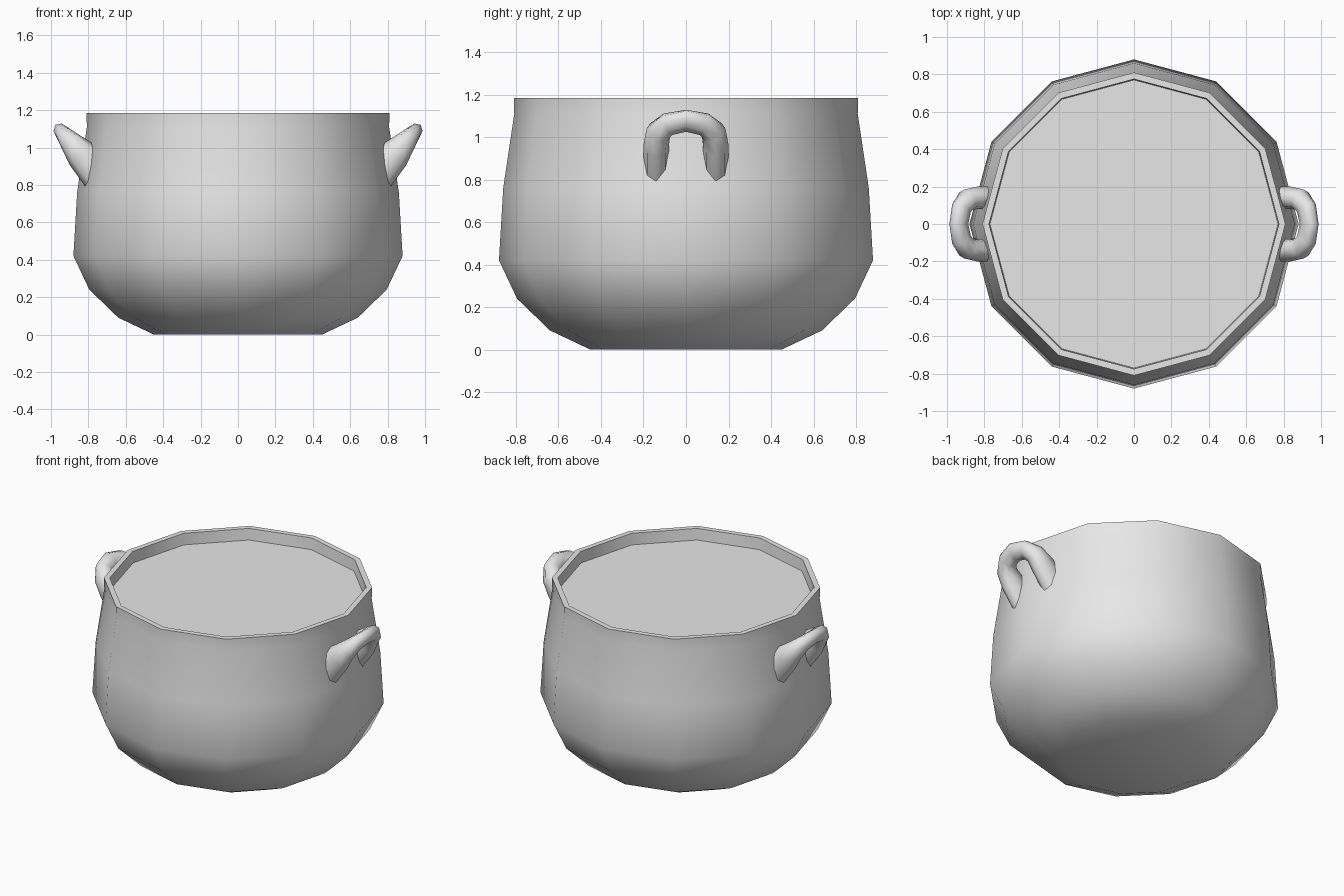
import bpy
import bmesh
from math import sin, cos, pi, radians
from mathutils import Vector

if "Cube" in bpy.data.objects:
    bpy.data.objects.remove(bpy.data.objects["Cube"], do_unlink=True)

grey = bpy.data.materials.new("plain_grey")
grey.use_nodes = True
grey.diffuse_color = (0.8, 0.8, 0.8, 1)
grey.node_tree.nodes["Principled BSDF"].inputs["Base Color"].default_value = (0.8, 0.8, 0.8, 1)


def loft(name, rings, angle):
    """Skin a list of closed rings, cap both ends and shade smooth."""
    bm = bmesh.new()
    loops = [[bm.verts.new(p) for p in ring] for ring in rings]
    n = len(loops[0])
    for a, b in zip(loops, loops[1:]):
        for i in range(n):
            j = (i + 1) % n
            bm.faces.new((a[i], a[j], b[j], b[i]))
    bm.faces.new(loops[0][::-1])
    bm.faces.new(loops[-1])
    bmesh.ops.recalc_face_normals(bm, faces=bm.faces)
    mesh = bpy.data.meshes.new(name)
    bm.to_mesh(mesh)
    bm.free()
    mesh.materials.append(grey)
    obj = bpy.data.objects.new(name, mesh)
    bpy.context.collection.objects.link(obj)
    bpy.ops.object.select_all(action='DESELECT')
    obj.select_set(True)
    bpy.context.view_layer.objects.active = obj
    bpy.ops.object.shade_smooth_by_angle(angle=radians(angle))
    return obj


def circle(r, z, sides=12):
    return [(r * cos(2 * pi * i / sides), r * sin(2 * pi * i / sides), z) for i in range(sides)]


# Pot: outer wall, flat rim, short inner wall and the filled surface
profile = [(0.45, 0), (0.64, 0.09), (0.795, 0.24), (0.88, 0.42), (0.86, 0.76),
           (0.808, 1.11), (0.81, 1.185), (0.775, 1.185), (0.77, 1.11)]
loft("pot_body", [circle(r, z) for r, z in profile], 50)

# Handles: a tapering arch leaning outwards; (along lean, sideways, half thickness)
half = [(-0.09, 0.14, 0.1), (0.07, 0.14, 0.085), (0.15, 0.13, 0.062),
        (0.2, 0.085, 0.048), (0.222, 0, 0.042)]
path = half + [(s, -y, t) for s, y, t in half[-2::-1]]


def handle(name, side):
    root = Vector((0.79, 0, 0.91))
    lean = Vector((0.66, 0, 0.75)).normalized()
    thick = Vector((-lean.z, 0, lean.x))
    across = Vector((0, 1, 0))
    points = [root + lean * s + across * y for s, y, t in path]
    rings = []
    for k, (s, y, t) in enumerate(path):
        tangent = (points[min(k + 1, len(path) - 1)] - points[max(k - 1, 0)]).normalized()
        if k in (0, len(path) - 1):
            tangent = lean
        wide = tangent.cross(thick).normalized()
        ring = []
        for i in range(8):
            a = 2 * pi * i / 8
            p = points[k] + wide * 0.06 * cos(a) + thick * t * sin(a)
            ring.append((p.x * side, p.y, p.z))
        # Both feet need the same winding direction along the path
        if k == len(path) - 1:
            ring = [ring[(4 - i) % 8] for i in range(8)]
        rings.append(ring)
    return loft(name, rings, 80)


handle("left_handle", 1)
handle("right_handle", -1)
